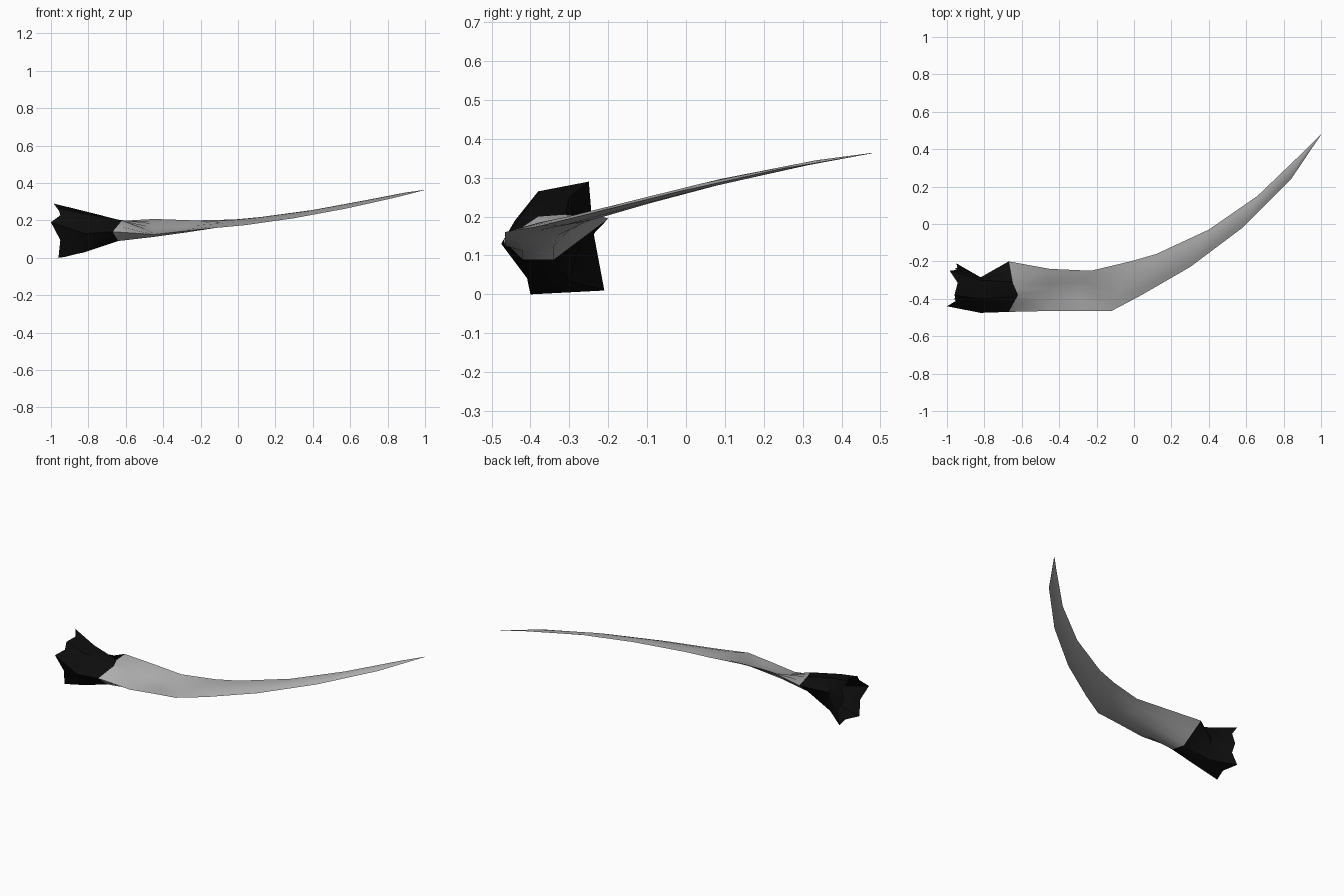
import bpy, bmesh, math
from mathutils import Vector as V

if "Cube" in bpy.data.objects:
    bpy.data.objects.remove(bpy.data.objects["Cube"])


def material(name, c):
    m = bpy.data.materials.new(name)
    m.diffuse_color = (c, c, c, 1)
    m.use_nodes = True
    m.node_tree.nodes["Principled BSDF"].inputs["Base Color"].default_value = m.diffuse_color
    return m


black = material("black", 0.004)
grey = material("grey", 0.42)

# Root sections, each: rear, upper rear, upper front, front, lower front, lower rear
root = [
    [(-.96, -.24, .17), (-.985, -.25, .29), (-.96, -.38, .265),
     (-1.0, -.44, .19), (-.96, -.40, .0), (-.95, -.21, .01)],
    [(-.82, -.285, .16), (-.82, -.30, .25), (-.82, -.40, .235),
     (-.82, -.475, .13), (-.82, -.40, .03), (-.82, -.30, .035)],
    [(-.67, -.20, .195), (-.65, -.31, .205), (-.62, -.38, .20),
     (-.67, -.47, .14), (-.64, -.42, .09), (-.66, -.34, .09)],
    [(-.45, -.24, .208), (-.45, -.285, .183), (-.45, -.35, .14),
     (-.45, -.465, .125), (-.45, -.42, .112), (-.45, -.34, .125)],
    [(-.23, -.25, .20), (-.25, -.285, .184), (-.29, -.34, .157),
     (-.27, -.465, .145), (-.27, -.42, .137), (-.25, -.33, .152)],
]

# Blade stations: rear edge, front edge, half thickness
blade = [
    ((-.02, -.20, .205), (-.12, -.465, .16), .010),
    ((.12, -.16, .218), (.04, -.38, .175), .010),
    ((.40, -.03, .256), (.30, -.23, .212), .008),
    ((.66, .15, .304), (.58, -.02, .264), .007),
    ((.90, .38, .350), (.84, .24, .322), .004),
    ((1.0, .48, .364), (.997, .473, .362), .0005),
]


def blade_section(rear, front, t):
    r, f, up = V(rear), V(front), V((0, 0, t))
    a, b = r.lerp(f, .33), r.lerp(f, .67)
    return [r, a + up, b + up, f, b - up, a - up]


def with_midpoints(section, notch=0):
    pts = []
    for i, p in enumerate(section):
        q = V(section[(i + 1) % len(section)])
        pts += [V(p), (V(p) + q) / 2 + V((notch, 0, 0))]
    return pts


# Flared root with a notched rim, running into the flat curved blade
sections = root + [blade_section(*s) for s in blade]
bm = bmesh.new()
rings = [[bm.verts.new(p) for p in with_midpoints(s, .03 if i == 0 else 0)]
         for i, s in enumerate(sections)]
for i in range(len(rings) - 1):
    a, b = rings[i], rings[i + 1]
    for k in range(len(a)):
        n = (k + 1) % len(a)
        f = bm.faces.new((a[k], a[n], b[n], b[k]))
        f.material_index = 0 if i < 2 else 1
cap = bm.faces.new(rings[-1])
cap.material_index = 1
bmesh.ops.recalc_face_normals(bm, faces=bm.faces)

mesh = bpy.data.meshes.new("curved_horn")
bm.to_mesh(mesh)
bm.free()
mesh.materials.append(black)
mesh.materials.append(grey)
horn = bpy.data.objects.new("curved_horn", mesh)
bpy.context.collection.objects.link(horn)
bpy.context.view_layer.objects.active = horn
horn.select_set(True)
bpy.ops.object.shade_smooth_by_angle(angle=math.radians(40))
